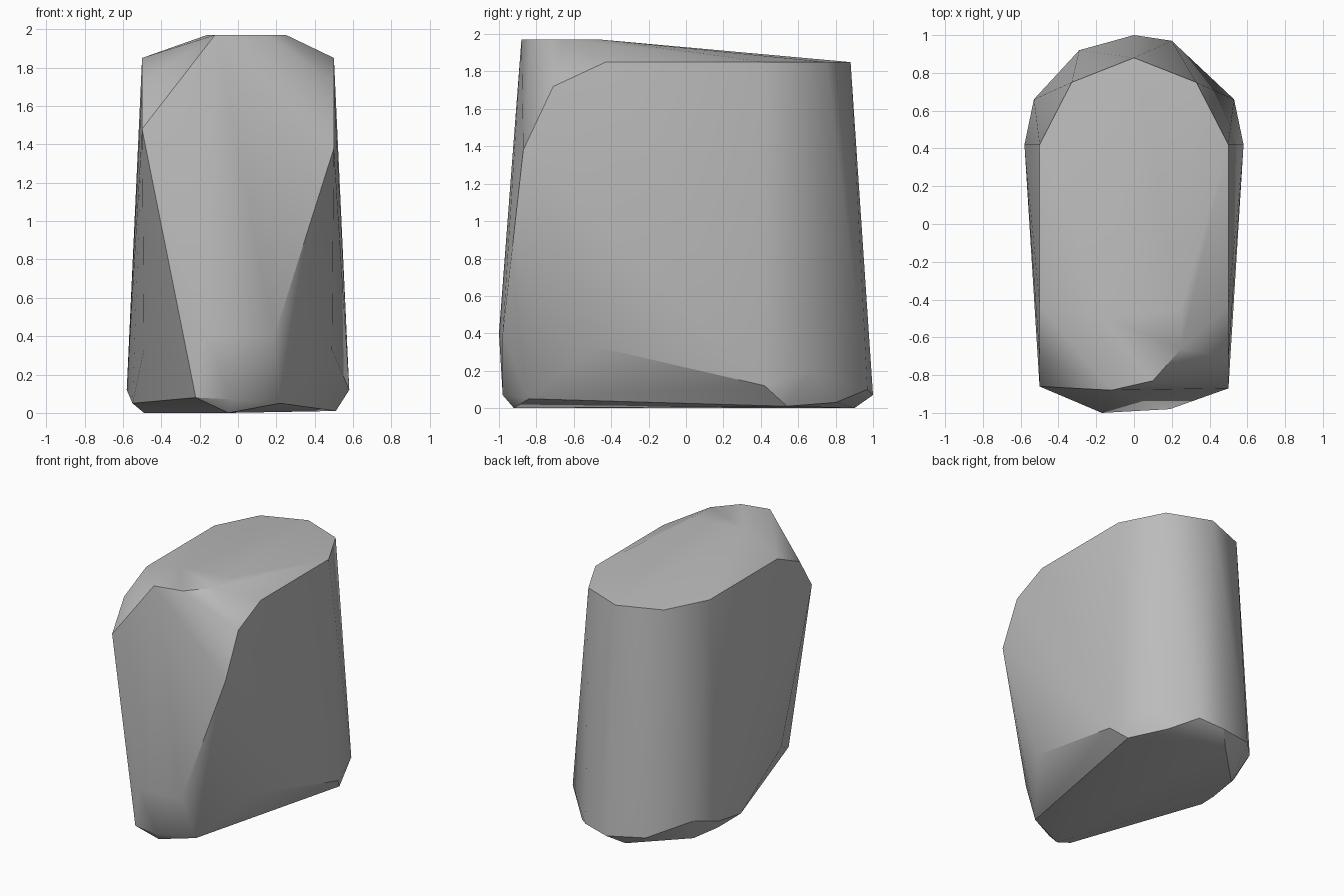
import bpy
import bmesh
import math

# Remove only the default object
default_cube = bpy.data.objects.get("Cube")
if default_cube:
    bpy.data.objects.remove(default_cube, do_unlink=True)


def make_material(name, level):
    material = bpy.data.materials.new(name)
    material.use_nodes = True
    colour = (level, level, level, 1)
    material.diffuse_color = colour
    shader = material.node_tree.nodes["Principled BSDF"]
    shader.inputs["Base Color"].default_value = colour
    return material


def mirrored(points):
    """Return the points together with their reflections across x."""
    return points + [(-x, y, z) for x, y, z in points]


# Upper rim: level along the sides and round the back, chamfered at the front
upper_rim = mirrored([
    (.5, -.71, 1.72), (.5, -.43, 1.85), (.5, .42, 1.85), (.33, .75, 1.85),
]) + [(0, .88, 1.85)]

# Raised crown near the front, from which the top slopes backwards
crown = [(-.12, -.88, 1.97), (.1, -.83, 1.97), (.25, -.66, 1.97),
         (.25, -.45, 1.97), (-.16, -.5, 1.97)]

# Tapering front slab and its pointed toe
front_slab = [(-.5, -.86, 1.48), (.5, -.87, 1.38),
              (-.17, -1, .4), (.19, -.98, .4),
              (-.22, -.97, .08), (-.03, -.98, .07)]

# Flared flanks, widest low down towards the back
flanks = mirrored([(.49, -.49, .33), (.58, .42, .12), (.53, .66, .2)])

# Bulging lower back
lower_back = [(-.29, .92, .1), (.2, .97, .1), (0, 1, .07)]

# Uneven underside
underside = [(-.05, -.92, 0), (.22, -.84, .05), (.51, .54, .01),
             (.35, .8, .03), (-.1, .9, 0), (-.45, .55, 0),
             (-.49, .3, 0), (-.55, .1, .05)]

# Wrap all the corner groups in one faceted boulder
mesh = bpy.data.meshes.new("boulder")
bm = bmesh.new()
for group in (upper_rim, crown, front_slab, flanks, lower_back, underside):
    for corner in group:
        bm.verts.new(corner)
hull = bmesh.ops.convex_hull(bm, input=bm.verts[:])
unused = {item for key in ("geom_interior", "geom_unused")
          for item in hull[key] if isinstance(item, bmesh.types.BMVert)}
bmesh.ops.delete(bm, geom=list(unused), context="VERTS")
bmesh.ops.recalc_face_normals(bm, faces=bm.faces[:])
bm.to_mesh(mesh)
bm.free()

boulder = bpy.data.objects.new("boulder", mesh)
bpy.context.collection.objects.link(boulder)
mesh.materials.append(make_material("stone grey", .5))

# Soften shallow facets while keeping the broken edges crisp
bpy.ops.object.select_all(action="DESELECT")
boulder.select_set(True)
bpy.context.view_layer.objects.active = boulder
bpy.ops.object.shade_smooth_by_angle(angle=math.radians(30))
